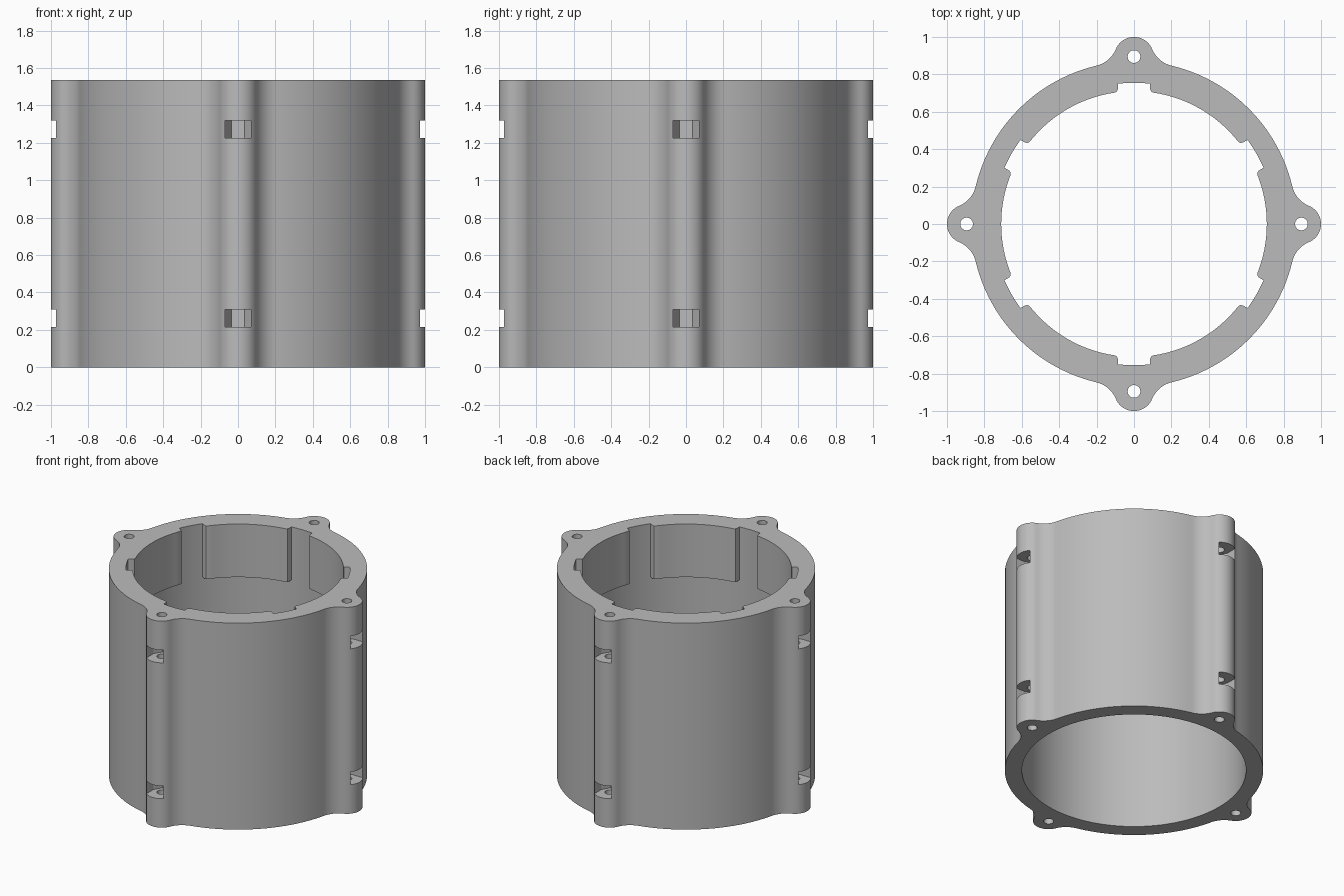
import bpy
import bmesh
from math import acos, asin, atan2, cos, sin, pi, radians
from mathutils import Matrix

if "Cube" in bpy.data.objects:
    bpy.data.objects.remove(bpy.data.objects["Cube"], do_unlink=True)

HEIGHT = 1.535
BODY_R = 0.87       # outer wall
BORE_R = 0.755      # inner wall
RIB_R = 0.71        # inner face of the ribs
RIB_Z = 1.14        # underside of the ribs
LUG_C, LUG_R = 0.895, 0.105
FILLET_R = 0.15
HOLE_R = 0.034
NUT_R = 0.07
SLOT_Z = ((0.215, 0.31), (1.225, 1.32))

grey = bpy.data.materials.new("grey")
grey.use_nodes = True
grey.diffuse_color = (0.5, 0.5, 0.5, 1)
grey.node_tree.nodes["Principled BSDF"].inputs["Base Color"].default_value = (0.5, 0.5, 0.5, 1)


def arc(cx, cy, r, a0, a1, n, last=False):
    """Points on an arc, leaving out the end point unless asked."""
    steps = [a0 + (a1 - a0) * i / n for i in range(n + last)]
    return [(cx + r * cos(a), cy + r * sin(a)) for a in steps]


def turn(points, angle):
    c, s = cos(angle), sin(angle)
    return [(x * c - y * s, x * s + y * c) for x, y in points]


def prisms(name, parts):
    """One object made of upright prisms, each (outline, bottom, top)."""
    bm = bmesh.new()
    for outline, z0, z1 in parts:
        base = bm.faces.new([bm.verts.new((x, y, z0)) for x, y in outline])
        result = bmesh.ops.extrude_face_region(bm, geom=[base])
        top = [v for v in result["geom"] if isinstance(v, bmesh.types.BMVert)]
        bmesh.ops.translate(bm, verts=top, vec=(0, 0, z1 - z0))
    bmesh.ops.recalc_face_normals(bm, faces=bm.faces)
    mesh = bpy.data.meshes.new(name)
    bm.to_mesh(mesh)
    bm.free()
    mesh.materials.append(grey)
    obj = bpy.data.objects.new(name, mesh)
    bpy.context.collection.objects.link(obj)
    return obj


def activate(obj):
    bpy.ops.object.select_all(action="DESELECT")
    obj.select_set(True)
    bpy.context.view_layer.objects.active = obj


def cut(target, cutter):
    mod = target.modifiers.new("cut", "BOOLEAN")
    mod.operation = "DIFFERENCE"
    mod.solver = "EXACT"
    mod.object = cutter
    activate(target)
    bpy.ops.object.modifier_apply(modifier=mod.name)
    bpy.data.objects.remove(cutter, do_unlink=True)


# Outline of one quarter: fillet, lug tip, fillet, body wall
reach = BODY_R + FILLET_R
theta = acos((reach ** 2 + LUG_C ** 2 - (LUG_R + FILLET_R) ** 2) / (2 * reach * LUG_C))
fx, fy = reach * cos(theta), reach * sin(theta)
tip = atan2(fy, fx - LUG_C)
quarter = (arc(fx, -fy, FILLET_R, pi - theta, pi - tip, 10)
           + arc(LUG_C, 0, LUG_R, -tip, tip, 20)
           + arc(fx, fy, FILLET_R, pi + tip, pi + theta, 10)
           + arc(0, 0, BODY_R, theta, pi / 2 - theta, 28))
outline = [p for k in range(4) for p in turn(quarter, k * pi / 2)]
housing = prisms("housing", [(outline, 0, HEIGHT)])

# Main bore
cut(housing, prisms("bore_cutter", [(arc(0, 0, BORE_R, 0, 2 * pi, 120), -0.1, HEIGHT + 0.1)]))

# Bolt holes through the four lugs
hole = arc(LUG_C, 0, HOLE_R, 0, 2 * pi, 32)
cut(housing, prisms("hole_cutter",
                    [(turn(hole, k * pi / 2), -0.1, HEIGHT + 0.1) for k in range(4)]))

# Nut slots: half a hexagon, open to the outside
slot = arc(LUG_C, 0, NUT_R, pi / 2, 3 * pi / 2, 3, True) + [(1.1, -NUT_R), (1.1, NUT_R)]
cut(housing, prisms("slot_cutter",
                    [(turn(slot, k * pi / 2), z0, z1) for k in range(4) for z0, z1 in SLOT_Z]))

# Six ribs inside the upper bore, with eased corners beside the gaps
corner = [(r, radians(30) - asin(half / r))
          for r, half in ((BORE_R + 0.001, 0.086), (0.727, 0.086), (0.715, 0.091), (RIB_R, 0.103))]
end = corner[-1][1]
outer = corner[0][1]
rib = (arc(0, 0, BORE_R + 0.001, -outer, outer, 16)
       + [(r * cos(a), r * sin(a)) for r, a in corner[:-1]]
       + arc(0, 0, RIB_R, end, -end, 16, True)
       + [(r * cos(a), -r * sin(a)) for r, a in reversed(corner[1:-1])])
ribs = prisms("inner_ribs", [(turn(rib, k * pi / 3), RIB_Z, HEIGHT) for k in range(6)])

for obj in (housing, ribs):
    activate(obj)
    bpy.ops.object.shade_smooth_by_angle(angle=radians(25))
